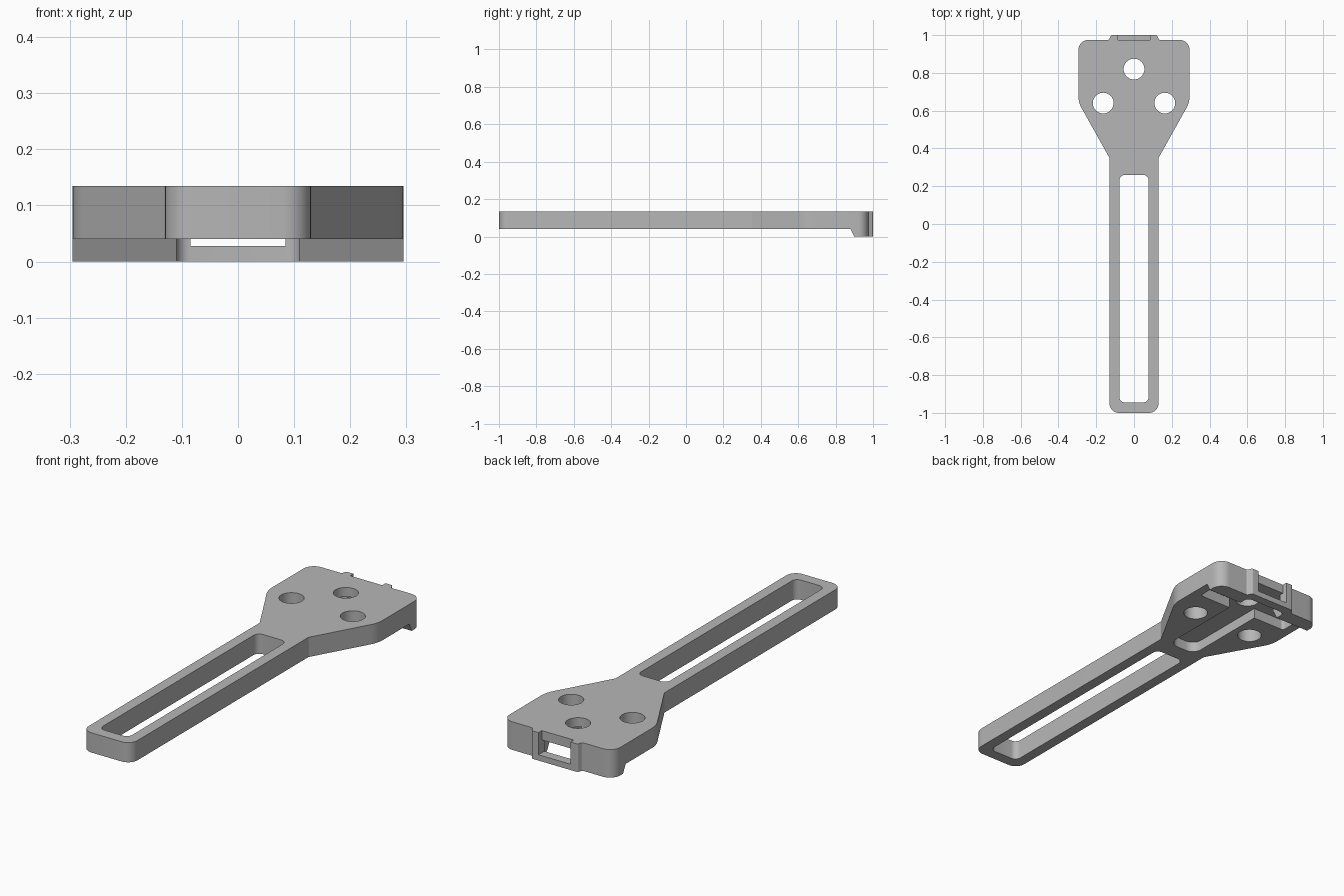
import bpy, bmesh, math
from mathutils import Vector

cube = bpy.data.objects.get("Cube")
if cube:
    bpy.data.objects.remove(cube, do_unlink=True)

grey = bpy.data.materials.new("mid grey")
grey.use_nodes = True
colour = (0.47, 0.47, 0.47, 1)
grey.diffuse_color = colour
grey.node_tree.nodes["Principled BSDF"].inputs["Base Color"].default_value = colour


def rounded(corners, steps=8):
    """Round each (x, y, radius) corner of a polygon with an arc."""
    out = []
    n = len(corners)
    for i, (x, y, r) in enumerate(corners):
        p = Vector((x, y))
        if r == 0:
            out.append(p)
            continue
        a = (Vector(corners[i - 1][:2]) - p).normalized()
        b = (Vector(corners[(i + 1) % n][:2]) - p).normalized()
        half = a.angle(b) / 2
        centre = p + (a + b).normalized() * (r / math.sin(half))
        start = p + a * (r / math.tan(half)) - centre
        end = p + b * (r / math.tan(half)) - centre
        sweep = start.angle_signed(end)
        for k in range(steps + 1):
            t = -sweep * k / steps
            out.append(centre + Vector((start.x * math.cos(t) - start.y * math.sin(t),
                                        start.x * math.sin(t) + start.y * math.cos(t))))
    return out


def prism(name, points, low, high, along_x=False):
    """Extrude a flat outline along z, or a (y, z) outline along x."""
    bm = bmesh.new()
    place = (lambda p: (low, p[0], p[1])) if along_x else (lambda p: (p[0], p[1], low))
    face = bm.faces.new([bm.verts.new(place(p)) for p in points])
    top = bmesh.ops.extrude_face_region(bm, geom=[face])["geom"]
    shift = Vector((high - low, 0, 0)) if along_x else Vector((0, 0, high - low))
    bmesh.ops.translate(bm, vec=shift, verts=[v for v in top if isinstance(v, bmesh.types.BMVert)])
    bmesh.ops.recalc_face_normals(bm, faces=bm.faces)
    mesh = bpy.data.meshes.new(name)
    bm.to_mesh(mesh)
    bm.free()
    obj = bpy.data.objects.new(name, mesh)
    bpy.context.collection.objects.link(obj)
    mesh.materials.append(grey)
    return obj


def box(name, half, y0, y1, z0, z1, r0=0, r1=0):
    """Symmetric cutter with rounded front (r0) and back (r1) corners."""
    return prism(name, rounded([(-half, y0, r0), (half, y0, r0), (half, y1, r1), (-half, y1, r1)]), z0, z1)


def disc(x, y, r):
    return [(x + r * math.cos(math.tau * k / 40), y + r * math.sin(math.tau * k / 40)) for k in range(40)]


TOP, PLATE, CEILING = 0.135, 0.04, 0.09

# Whole outline: arm, flared head and two small ribs on the back edge
side = [(0.13, -1, 0.05), (0.13, 0.35, 0.02), (0.295, 0.645, 0.14), (0.295, 0.975, 0.055),
        (0.132, 0.975, 0.01), (0.122, 1.0, 0.01)]
outline = side + [(-x, y, r) for x, y, r in reversed(side)]
bracket = prism("slotted_bracket", rounded(outline), 0, TOP)

# Material under the plate, leaving a sloped lip at the back
cutters = [prism("under_cut", [(-1.2, -0.1), (0.95, -0.1), (0.9, 0), (0.88, PLATE), (-1.2, PLATE)],
                 -0.5, 0.5, along_x=True)]
# Long slot in the arm
cutters.append(box("arm_slot", 0.078, -0.945, 0.26, -0.2, 0.3, 0.03, 0.03))
# T-shaped pocket beneath the head, opening into the lip
cutters.append(box("pocket_channel", 0.075, 0.345, 0.85, -0.2, CEILING, 0.05))
cutters.append(box("pocket_crossbar", 0.25, 0.78, 0.875, -0.2, CEILING, 0.015, 0.015))
cutters.append(box("lip_gap", 0.11, 0.82, 0.955, -0.2, CEILING, 0, 0.025))
# Recess between the ribs and the window through the back wall
cutters.append(box("rib_recess", 0.085, 0.975, 1.1, 0.028, 0.3))
cutters.append(box("back_window", 0.085, 0.9, 1.1, 0.028, CEILING))
# Three screw holes
for x, y in ((0, 0.82), (0.163, 0.64), (-0.163, 0.64)):
    cutters.append(prism("screw_hole", disc(x, y, 0.055), -0.2, 0.3))

bpy.ops.object.select_all(action="DESELECT")
bpy.context.view_layer.objects.active = bracket
bracket.select_set(True)
for cutter in cutters:
    cutter.hide_render = True
    mod = bracket.modifiers.new(cutter.name, "BOOLEAN")
    mod.operation = "DIFFERENCE"
    mod.solver = "EXACT"
    mod.object = cutter
    bpy.ops.object.modifier_apply(modifier=mod.name)
    bpy.data.objects.remove(cutter, do_unlink=True)

bpy.ops.object.shade_smooth_by_angle(angle=math.radians(30))
